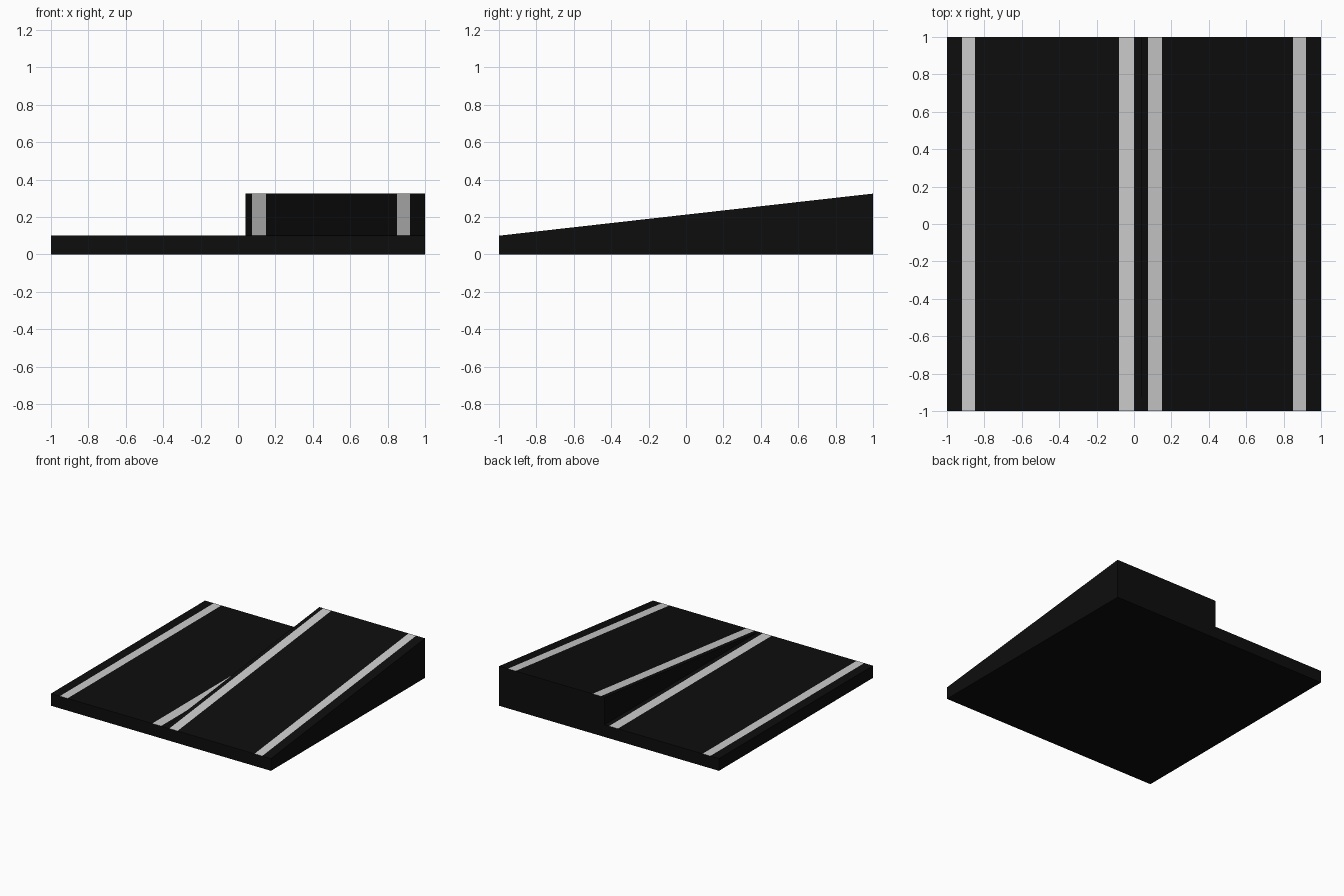
import bpy, bmesh

if "Cube" in bpy.data.objects:
    bpy.data.objects.remove(bpy.data.objects["Cube"])

BASE_Z, RAMP_Z = 0.10, 0.325


def material(name, value):
    mat = bpy.data.materials.new(name)
    mat.diffuse_color = (value, value, value, 1)
    mat.use_nodes = True
    mat.node_tree.nodes["Principled BSDF"].inputs["Base Color"].default_value = mat.diffuse_color
    return mat


# Top profile: (x, height at the back); front height is always BASE_Z
lane = [(x, BASE_Z) for x in (-1, -0.92, -0.85, -0.08, 0.0, 0.04)]
ramp = [(x, RAMP_Z) for x in (0.04, 0.075, 0.15, 0.85, 0.92, 1)]
top = lane + ramp
stripes = {1, 3, 7, 9}  # profile segments that carry painted lines

bm = bmesh.new()


def end_loop(y, back):
    points = [(x, z if back else BASE_Z) for x, z in top] + [(1, 0), (-1, 0)]
    return [bm.verts.new((x, y, z)) for x, z in points]


# Loft the front outline to the back outline, then cap both ends
front, back = end_loop(-1, False), end_loop(1, True)
count = len(front)
for i in range(count):
    j = (i + 1) % count
    face = bm.faces.new((front[i], front[j], back[j], back[i]))
    face.material_index = 1 if i in stripes else 0
bm.faces.new(front)
bm.faces.new(back)

# Close the point where the ramp wall meets the front edge
bmesh.ops.remove_doubles(bm, verts=bm.verts[:], dist=0.0001)
bmesh.ops.recalc_face_normals(bm, faces=bm.faces[:])

mesh = bpy.data.meshes.new("road_with_ramp")
bm.to_mesh(mesh)
bm.free()
mesh.materials.append(material("asphalt", 0.004))
mesh.materials.append(material("lane_paint", 0.8))
road = bpy.data.objects.new("road_with_ramp", mesh)
bpy.context.collection.objects.link(road)
